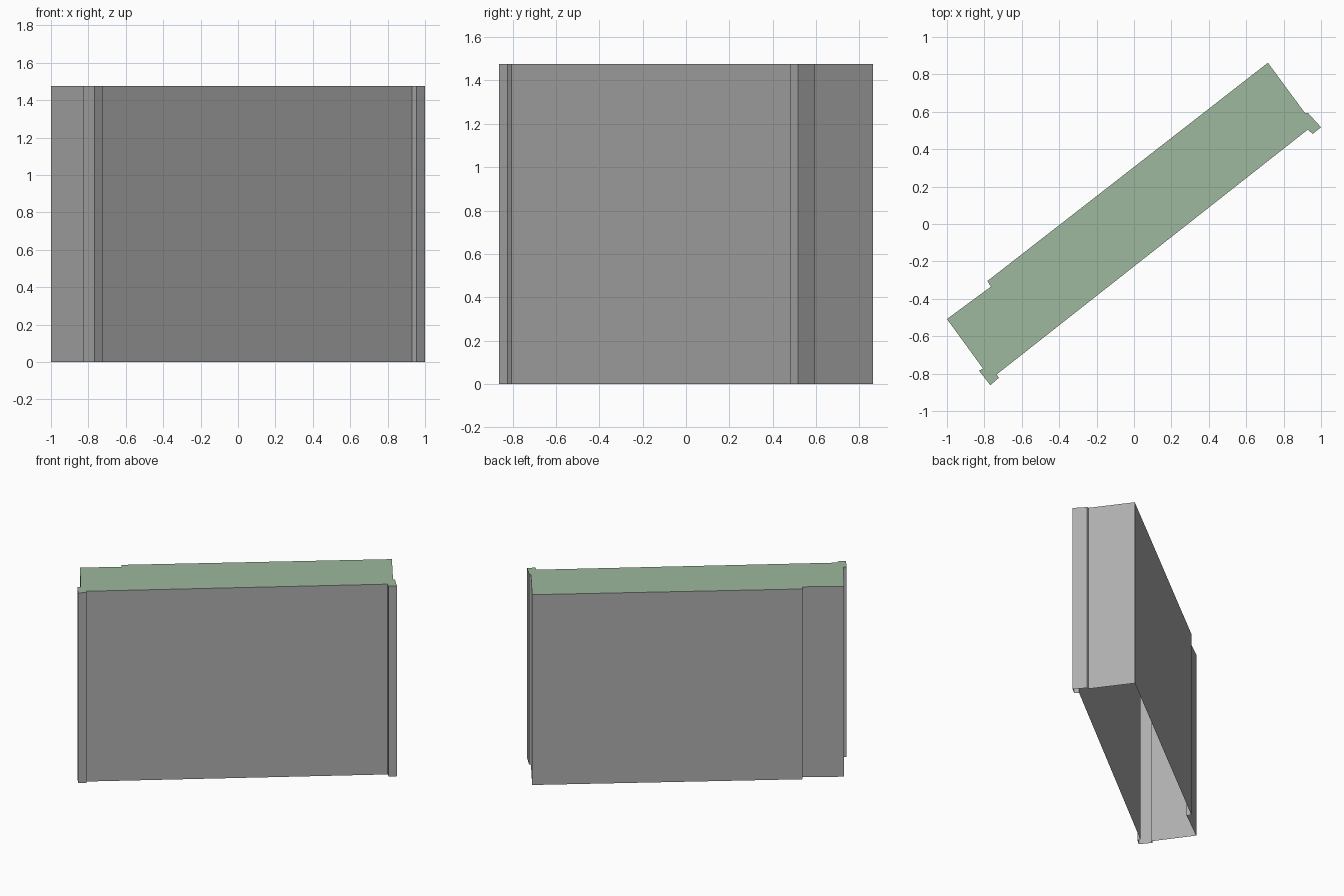
import bpy, bmesh

if "Cube" in bpy.data.objects:
    bpy.data.objects.remove(bpy.data.objects["Cube"])

HEIGHT = 1.475

# Building footprint, counter-clockwise seen from above
FOOTPRINT = [
    (0.716, 0.862), (-0.784, -0.305), (-0.765, -0.335), (-1.0, -0.508),
    (-0.808, -0.772), (-0.828, -0.785), (-0.768, -0.862), (-0.722, -0.822),
    (-0.735, -0.805), (0.930, 0.505), (0.955, 0.481), (1.0, 0.517),
    (0.930, 0.594), (0.915, 0.592),
]


def material(name, colour):
    mat = bpy.data.materials.new(name)
    mat.diffuse_color = (*colour, 1.0)
    mat.use_nodes = True
    mat.node_tree.nodes["Principled BSDF"].inputs["Base Color"].default_value = mat.diffuse_color
    return mat


def add_object(name, bm, mat):
    mesh = bpy.data.meshes.new(name)
    bm.to_mesh(mesh)
    bm.free()
    mesh.materials.append(mat)
    obj = bpy.data.objects.new(name, mesh)
    bpy.context.collection.objects.link(obj)
    return obj


# Outer walls: open shell, no floor
bm = bmesh.new()
low = [bm.verts.new((x, y, 0)) for x, y in FOOTPRINT]
high = [bm.verts.new((x, y, HEIGHT)) for x, y in FOOTPRINT]
for i in range(len(low)):
    j = (i + 1) % len(low)
    bm.faces.new((low[i], low[j], high[j], high[i]))
add_object("walls", bm, material("wall grey", (0.42, 0.42, 0.42)))

# Flat roof
bm = bmesh.new()
bm.faces.new([bm.verts.new((x, y, HEIGHT)) for x, y in FOOTPRINT])
add_object("flat_roof", bm, material("roof green", (0.34, 0.48, 0.34)))
